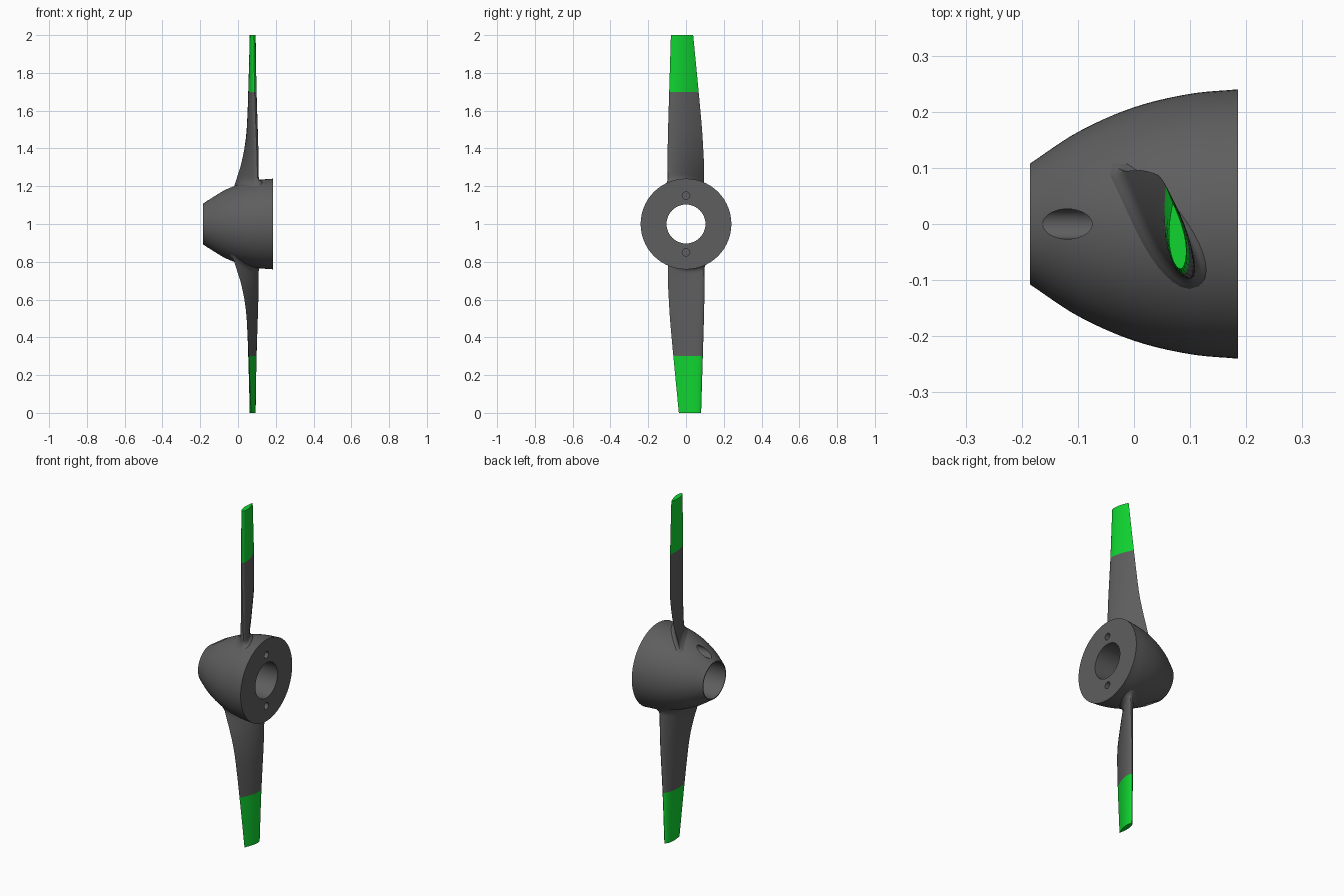
import bpy, bmesh, math
from mathutils import Vector, Matrix

cube = bpy.data.objects.get("Cube")
if cube:
    bpy.data.objects.remove(cube, do_unlink=True)


def material(name, color):
    m = bpy.data.materials.new(name)
    m.use_nodes = True
    m.diffuse_color = color
    m.node_tree.nodes["Principled BSDF"].inputs["Base Color"].default_value = color
    return m


GREY = material("dark_grey", (0.112, 0.112, 0.112, 1))
GREEN = material("bright_green", (0.005, 0.66, 0.03, 1))
AXIS_Z = 1.0
BORE = 0.103
BAND_Z = 1.7


def make_object(name, bm, mats):
    bmesh.ops.recalc_face_normals(bm, faces=bm.faces)
    mesh = bpy.data.meshes.new(name)
    bm.to_mesh(mesh)
    bm.free()
    for m in mats:
        mesh.materials.append(m)
    ob = bpy.data.objects.new(name, mesh)
    bpy.context.collection.objects.link(ob)
    return ob


def activate(ob):
    bpy.ops.object.select_all(action='DESELECT')
    ob.select_set(True)
    bpy.context.view_layer.objects.active = ob


def smooth(ob):
    activate(ob)
    bpy.ops.object.shade_smooth_by_angle(angle=math.radians(35))


def interpolate(keys, t):
    """Smooth interpolation through rows of (t, values...)."""
    t = min(max(t, keys[0][0]), keys[-1][0])
    i = 0
    while i < len(keys) - 2 and t > keys[i + 1][0]:
        i += 1

    def slope(j):
        a, b = keys[max(j - 1, 0)], keys[min(j + 1, len(keys) - 1)]
        return [(q - p) / (b[0] - a[0]) for p, q in zip(a[1:], b[1:])]

    a, b = keys[i], keys[i + 1]
    h = b[0] - a[0]
    u = (t - a[0]) / h
    return [(1 + 2 * u) * (1 - u) ** 2 * p + u * u * (3 - 2 * u) * q
            + h * u * (1 - u) ** 2 * s - h * u * u * (1 - u) * r
            for p, q, s, r in zip(a[1:], b[1:], slope(i), slope(i + 1))]


# Spinner: rounded cone turned about the x axis with an open bore
PROFILE = [(-0.185, 0.108), (-0.1, 0.164), (0, 0.208), (0.1, 0.232), (0.185, 0.24)]


def spinner_radius(x):
    return interpolate(PROFILE, x)[0]


SEG = 96
xs = [-0.185 + 0.37 * i / 20 for i in range(21)]
outline = [(x, spinner_radius(x)) for x in xs] + [(0.185, BORE), (-0.185, BORE)]
bm = bmesh.new()
rings = []
for k in range(SEG):
    a = math.tau * k / SEG
    rings.append([bm.verts.new((x, r * math.sin(a), AXIS_Z + r * math.cos(a)))
                  for x, r in outline])
for k in range(SEG):
    p, q = rings[k], rings[(k + 1) % SEG]
    for i in range(len(outline)):
        j = (i + 1) % len(outline)
        bm.faces.new((p[i], p[j], q[j], q[i]))
spinner = make_object("spinner", bm, [GREY])

# Screw holes: wide recess from the nose, narrow one from the rear face
cutters = []
for side in (1, -1):
    for radius, x0, x1 in ((0.027, -0.25, -0.03), (0.02, 0.08, 0.25)):
        bm = bmesh.new()
        place = (Matrix.Translation(((x0 + x1) / 2, 0, AXIS_Z + side * 0.15))
                 @ Matrix.Rotation(math.pi / 2, 4, 'Y'))
        bmesh.ops.create_cone(bm, cap_ends=True, segments=32, radius1=radius,
                              radius2=radius, depth=x1 - x0, matrix=place)
        cutter = make_object("screw_hole_cutter", bm, [GREY])
        cutter.hide_render = True
        cutters.append(cutter)
        mod = spinner.modifiers.new("screw_hole", 'BOOLEAN')
        mod.object = cutter
        mod.solver = 'EXACT'
activate(spinner)
for mod in list(spinner.modifiers):
    bpy.ops.object.modifier_apply(modifier=mod.name)
for cutter in cutters:
    bpy.data.objects.remove(cutter, do_unlink=True)
smooth(spinner)

# Blade sections: height, leading edge x y, trailing edge x y, thickness ratio
BLADE = [
    (1.15, 0.108, -0.095, -0.03, 0.093, 0.19),
    (1.24, 0.104, -0.096, -0.009, 0.095, 0.19),
    (1.3, 0.102, -0.097, 0.012, 0.096, 0.19),
    (1.4, 0.099, -0.097, 0.034, 0.091, 0.19),
    (1.5, 0.095, -0.095, 0.046, 0.085, 0.19),
    (1.7, 0.088, -0.089, 0.057, 0.067, 0.19),
    (2.0, 0.083, -0.080, 0.069, 0.038, 0.19),
]
HALF = 16


def section(z, grow=0.0):
    """Airfoil outline at height z, pushed outward by grow."""
    lx, ly, tx, ty, ratio = interpolate(BLADE, z)
    lead, chord = Vector((lx, ly)), Vector((tx - lx, ty - ly))
    normal = Vector((-chord.y, chord.x)).normalized()
    pts = []
    for k in range(2 * HALF):
        a = math.pi * k / HALF
        s = (1 - math.cos(a)) / 2
        t = 5 * ratio * chord.length * (0.2969 * math.sqrt(s) - 0.126 * s
                                        - 0.3516 * s ** 2 + 0.2843 * s ** 3
                                        - 0.1036 * s ** 4)
        t += 0.004 * math.sin(math.pi * s)
        side = 1 if k <= HALF else -1
        pts.append(lead + chord * s + normal * side * t)
    out = []
    for k, p in enumerate(pts):
        d = pts[(k + 1) % len(pts)] - pts[k - 1]
        out.append(p + Vector((-d.y, d.x)).normalized() * grow)
    # Keep the outward direction independent of winding
    if grow and (out[0] - lead).dot(chord) > 0:
        out = [2 * p - o for p, o in zip(pts, out)]
    return out


def build_blade(name, flip):
    bm = bmesh.new()
    loops = []
    # Flared fillet that follows the spinner surface
    for rise, grow in ((-0.008, 0.024), (0.001, 0.018), (0.005, 0.011),
                       (0.012, 0.005), (0.022, 0.001), (0.035, 0)):
        loop = []
        guess = section(1.2, grow)
        for k, g in enumerate(guess):
            p, z = g, 1.2
            for _ in range(3):
                r = spinner_radius(p.x)
                z = AXIS_Z + math.sqrt(r * r - p.y ** 2) + rise
                p = section(z, grow)[k]
            loop.append((p.x, p.y, z))
        loops.append(loop)
    # Free blade up to the tip
    for z in (1.3, 1.35, 1.4, 1.45, 1.5, 1.6, BAND_Z, 1.8, 1.9, 2.0):
        loops.append([(p.x, p.y, z) for p in section(z)])
    rings = [[bm.verts.new(c) for c in loop] for loop in loops]
    n = 2 * HALF
    for a, b in zip(rings, rings[1:]):
        for k in range(n):
            bm.faces.new((a[k], a[(k + 1) % n], b[(k + 1) % n], b[k]))
    bm.faces.new(rings[-1])
    # Painted tip
    for f in bm.faces:
        f.material_index = int(f.calc_center_median().z > BAND_Z)
    if flip:
        turn = Matrix.Rotation(math.pi, 3, 'X')
        bmesh.ops.rotate(bm, verts=bm.verts, cent=(0, 0, AXIS_Z), matrix=turn)
    smooth(make_object(name, bm, [GREY, GREEN]))


build_blade("upper_blade", False)
build_blade("lower_blade", True)
